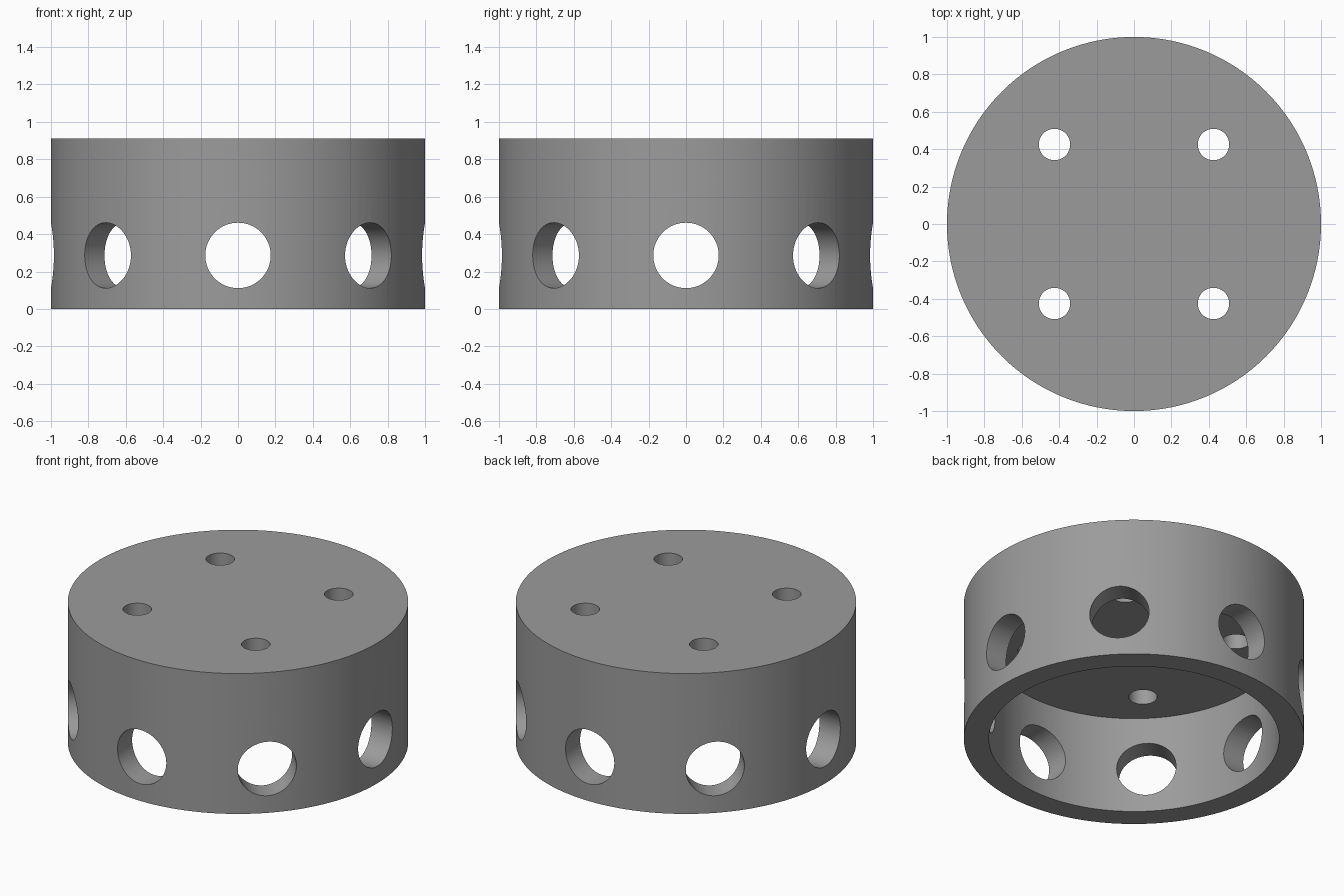
import bpy
import bmesh
import math
from mathutils import Matrix, Vector

if "Cube" in bpy.data.objects:
    bpy.data.objects.remove(bpy.data.objects["Cube"])

HEIGHT, OUTER, INNER, CEILING = 0.91, 1.0, 0.853, 0.63
SEGMENTS = 128


def new_object(name, bm):
    mesh = bpy.data.meshes.new(name)
    bmesh.ops.recalc_face_normals(bm, faces=bm.faces)
    bm.to_mesh(mesh)
    bm.free()
    obj = bpy.data.objects.new(name, mesh)
    bpy.context.collection.objects.link(obj)
    return obj


def add_cylinder(bm, radius, depth, matrix, segments):
    bmesh.ops.create_cone(bm, cap_ends=True, segments=segments, radius1=radius,
                          radius2=radius, depth=depth, matrix=matrix)


# Cap body: a thick disc with a skirt, hollow underneath
bm = bmesh.new()
profile = [(INNER, CEILING), (INNER, 0), (OUTER, 0), (OUTER, HEIGHT)]
rings = []
for r, z in profile:
    rings.append([bm.verts.new((r * math.cos(a), r * math.sin(a), z))
                  for a in (2 * math.pi * i / SEGMENTS for i in range(SEGMENTS))])
for lower, upper in zip(rings, rings[1:]):
    for i in range(SEGMENTS):
        j = (i + 1) % SEGMENTS
        bm.faces.new((lower[i], lower[j], upper[j], upper[i]))
bm.faces.new(rings[0])
bm.faces.new(rings[-1])
body = new_object("round_cap", bm)

# Hole cutters: eight radial holes in the skirt, four bolt holes in the top
bm = bmesh.new()
for i in range(8):
    matrix = (Matrix.Rotation(i * math.pi / 4, 4, 'Z')
              @ Matrix.Translation(Vector((0.9, 0, 0.286)))
              @ Matrix.Rotation(math.pi / 2, 4, 'Y'))
    add_cylinder(bm, 0.175, 0.5, matrix, 64)
for x in (-0.425, 0.425):
    for y in (-0.425, 0.425):
        add_cylinder(bm, 0.084, 0.6, Matrix.Translation((x, y, 0.8)), 48)
cutter = new_object("hole_cutters", bm)
cutter.hide_render = True
cutter.hide_set(True)

# Plain grey finish
grey = bpy.data.materials.new("grey")
grey.diffuse_color = (0.33, 0.33, 0.33, 1)
grey.use_nodes = True
grey.node_tree.nodes["Principled BSDF"].inputs["Base Color"].default_value = grey.diffuse_color
body.data.materials.append(grey)
cutter.data.materials.append(grey)

# Cut the holes and smooth the curved walls
mod = body.modifiers.new("holes", 'BOOLEAN')
mod.operation = 'DIFFERENCE'
mod.solver = 'EXACT'
mod.object = cutter
bpy.context.view_layer.objects.active = body
body.select_set(True)
bpy.ops.object.modifier_apply(modifier=mod.name)
bpy.data.objects.remove(cutter)
bpy.ops.object.shade_smooth_by_angle(angle=math.radians(30))
